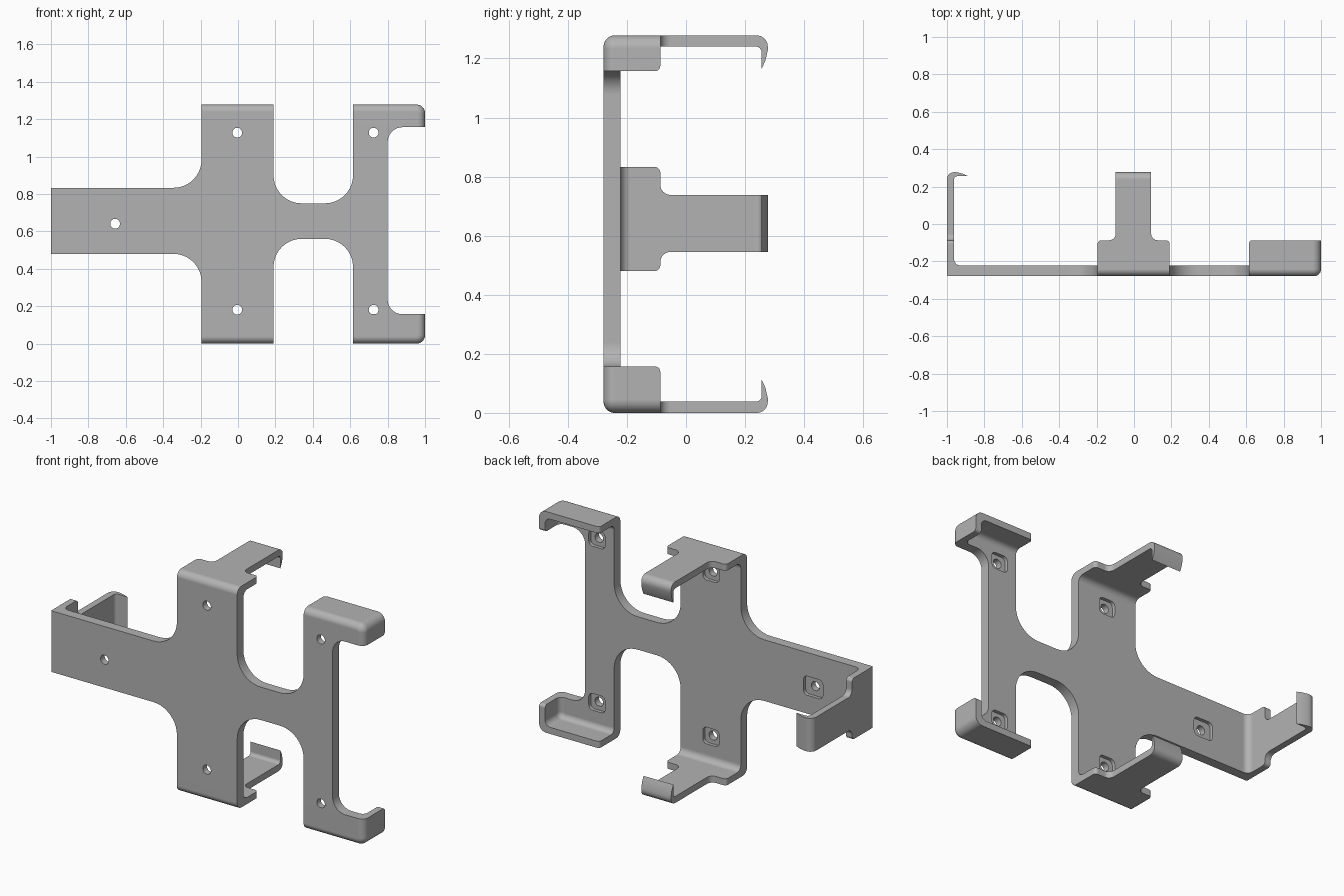
import bpy, bmesh, math
from mathutils import Vector

if "Cube" in bpy.data.objects:
    bpy.data.objects.remove(bpy.data.objects["Cube"], do_unlink=True)

FRONT, BACK, TOP = -0.279, -0.222, 1.278    # plate faces and overall height
TAB_END, WALL, STUB = -0.087, 0.038, 0.08   # bent tabs

grey = bpy.data.materials.new("plain_grey")
grey.use_nodes = True
grey.diffuse_color = (0.45, 0.45, 0.45, 1)
grey.node_tree.nodes["Principled BSDF"].inputs["Base Color"].default_value = (0.45, 0.45, 0.45, 1)


def rounded(corners, steps=10):
    """Turn (a, b, radius) corners into a polygon with arcs."""
    out = []

    def add(p):
        if not out or (out[-1] - p).length > 1e-5:
            out.append(p)

    n = len(corners)
    for i, (a, b, r) in enumerate(corners):
        p = Vector((a, b))
        if r == 0:
            add(p)
            continue
        d1 = (Vector(corners[i - 1][:2]) - p).normalized()
        d2 = (Vector(corners[(i + 1) % n][:2]) - p).normalized()
        half = d1.angle(d2) / 2
        centre = p + (d1 + d2).normalized() * (r / math.sin(half))
        v1 = p + d1 * (r / math.tan(half)) - centre
        v2 = p + d2 * (r / math.tan(half)) - centre
        start = math.atan2(v1.y, v1.x)
        sweep = math.atan2(v1.x * v2.y - v1.y * v2.x, v1.dot(v2))
        for k in range(steps + 1):
            t = start + sweep * k / steps
            add(centre + Vector((math.cos(t), math.sin(t))) * r)
    if (out[0] - out[-1]).length < 1e-5:
        out.pop()
    return out


def prism(name, points, lo, hi, place):
    """Extrude a polygon from lo to hi; place maps (a, b, c) to x, y, z."""
    bm = bmesh.new()
    ends = [[bm.verts.new(place(p[0], p[1], c)) for p in points] for c in (lo, hi)]
    for ring in ends:
        bm.faces.new(ring)
    n = len(points)
    for i in range(n):
        j = (i + 1) % n
        bm.faces.new((ends[0][i], ends[0][j], ends[1][j], ends[1][i]))
    bmesh.ops.recalc_face_normals(bm, faces=bm.faces)
    mesh = bpy.data.meshes.new(name)
    bm.to_mesh(mesh)
    bm.free()
    mesh.materials.append(grey)
    obj = bpy.data.objects.new(name, mesh)
    bpy.context.scene.collection.objects.link(obj)
    return obj


def along_y(a, b, c):
    return (a, c, b)


def bevel(obj, test, width, segments):
    bm = bmesh.new()
    bm.from_mesh(obj.data)
    edges = [e for e in bm.edges if test(e.verts[0].co, e.verts[1].co)]
    bmesh.ops.bevel(bm, geom=edges, offset=width, segments=segments,
                    profile=0.5, affect='EDGES')
    bm.to_mesh(obj.data)
    bm.free()


def boolean(obj, tool, operation='DIFFERENCE', keep=False):
    mod = obj.modifiers.new("cut", 'BOOLEAN')
    mod.operation, mod.solver, mod.object = operation, 'EXACT', tool
    dg = bpy.context.evaluated_depsgraph_get()
    dg.update()
    mesh = bpy.data.meshes.new_from_object(obj.evaluated_get(dg))
    obj.modifiers.clear()
    obj.data = mesh
    if not keep:
        bpy.data.objects.remove(tool, do_unlink=True)


def finish(obj):
    obj.data.shade_smooth()
    obj.data.set_sharp_from_angle(angle=math.radians(30))
    obj.modifiers.new("normals", 'WEIGHTED_NORMAL').keep_sharp = True


def near(a, b):
    return abs(a - b) < 1e-4


# Back plate: left arm, central column, bridge and right column
LEFT_ARM, COLUMN, CUP_X = (0.48, 0.833), (-0.195, 0.19), 0.615
CUP_LOW, CUP_HIGH = 0.157, 1.157
c0, c1 = COLUMN
plate = prism("back_plate", rounded([
    (-1 + STUB, LEFT_ARM[0], 0), (c0, LEFT_ARM[0], 0.15), (c0, STUB, 0), (c1, STUB, 0),
    (c1, 0.56, 0.15), (CUP_X, 0.56, 0.15), (CUP_X, CUP_LOW, 0), (0.88, CUP_LOW, 0),
    (0.8, CUP_LOW, 0.08), (0.8, CUP_HIGH, 0.08), (0.88, CUP_HIGH, 0), (CUP_X, CUP_HIGH, 0),
    (CUP_X, 0.75, 0.15), (c1, 0.75, 0.15), (c1, TOP - STUB, 0), (c0, TOP - STUB, 0),
    (c0, LEFT_ARM[1], 0.15), (-1 + STUB, LEFT_ARM[1], 0)]), FRONT, BACK, along_y)


# Bent claws: side profile trimmed by the outline of tab and finger
def claw(name, place, tab, finger, bend):
    lo, hi = tab
    profile = rounded([
        (STUB, FRONT, 0), (0, FRONT, bend), (0, 0.277, 0.038), (0.05, 0.277, 0),
        (0.085, 0.269, 0), (0.113, 0.256, 0), (WALL, 0.256, 0.02),
        (WALL, BACK, 0.035), (STUB, BACK, 0)])
    obj = prism(name, profile, lo - 0.05, hi + 0.05, place)
    outline = rounded([
        (lo, -0.4, 0), (hi, -0.4, 0), (hi, TAB_END, 0.02), (finger[1], TAB_END, 0.035),
        (finger[1], 0.4, 0), (finger[0], 0.4, 0), (finger[0], TAB_END, 0.035),
        (lo, TAB_END, 0.02)])
    trim = prism("trim", outline, -0.1, 0.3, lambda v, y, u: place(u, y, v))
    boolean(obj, trim, 'INTERSECT')
    return obj


parts = [
    plate,
    claw("top_claw", lambda u, y, v: (v, y, TOP - u), COLUMN, (-0.098, 0.092), 0.038),
    claw("bottom_claw", lambda u, y, v: (v, y, u), COLUMN, (-0.098, 0.092), 0.038),
    claw("right_side_claw", lambda u, y, v: (-1 + u, y, v), LEFT_ARM, (0.545, 0.738), 0.008),
]


# Corner cups: rounded shell open to the back and towards the middle
def cup(name, z_out, z_in):
    s = 1 if z_out > z_in else -1

    def block(label, x0, x1, za, zb, r, y0, y1, soft):
        obj = prism(label, rounded([(x0, za, 0), (x1, za, 0), (x1, zb, r), (x0, zb, 0)]),
                    y0, y1, along_y)
        bevel(obj, lambda a, b: near(a.y, y0) and near(b.y, y0)
              and not (near(a.z, za) and near(b.z, za))
              and not (near(a.x, x0) and near(b.x, x0)), soft, 8)
        return obj

    shell = block(name, CUP_X, 1, z_in, z_out, 0.045, FRONT, TAB_END, 0.038)
    bevel(shell, lambda a, b: near(a.y, TAB_END) and near(b.y, TAB_END)
          and ((near(a.z, z_in) and near(b.z, z_in))
               or (near(a.x, CUP_X) and near(b.x, CUP_X))), 0.018, 5)
    hollow = block("hollow", 0.4, 1 - WALL, z_in - s * 0.2, z_out - s * WALL,
                   0.035, BACK, 0.2, 0.03)
    boolean(shell, hollow)
    return shell


cups = [cup("top_corner_cup", TOP, CUP_HIGH), cup("bottom_corner_cup", 0, CUP_LOW)]
parts += cups

# Screw holes with shallow square pockets behind
for x, z, w, h in ((-0.657, 0.641, 0.062, 0.055),
                   (-0.004, 1.128, 0.052, 0.048), (-0.004, 0.181, 0.052, 0.048),
                   (0.725, 1.128, 0.052, 0.048), (0.725, 0.181, 0.052, 0.048)):
    ring = [(x + 0.026 * math.cos(k * math.pi / 16), z + 0.026 * math.sin(k * math.pi / 16))
            for k in range(32)]
    boolean(plate, prism("hole", ring, -0.4, -0.15, along_y))
    pocket = prism("pocket", rounded([(x - w, z - h, 0.025), (x + w, z - h, 0.025),
                                      (x + w, z + h, 0.025), (x - w, z + h, 0.025)], 6),
                   BACK - 0.02, -0.15, along_y)
    if x > 0.5:
        boolean(cups[0] if z > 0.6 else cups[1], pocket, keep=True)
    boolean(plate, pocket)

for part in parts:
    finish(part)
